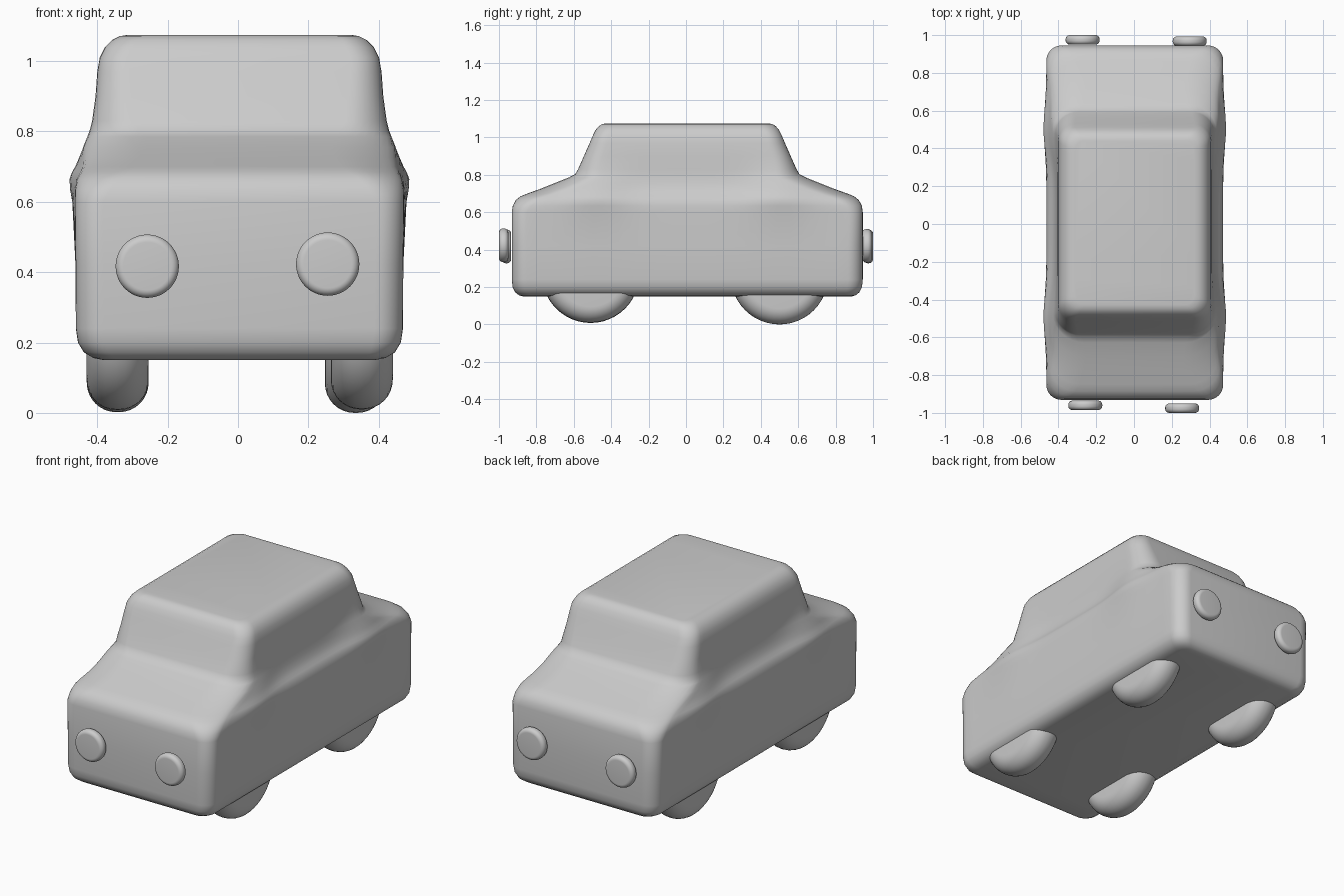
import bpy, bmesh, math
from mathutils import Matrix, Vector

cube = bpy.data.objects.get("Cube")
if cube:
    bpy.data.objects.remove(cube, do_unlink=True)

grey = bpy.data.materials.new("light_grey")
grey.use_nodes = True
colour = (0.6, 0.6, 0.6, 1)
grey.diffuse_color = colour
grey.node_tree.nodes["Principled BSDF"].inputs["Base Color"].default_value = colour


def finish(name, bm, angle):
    """Turn a bmesh into a smooth shaded grey object."""
    bmesh.ops.recalc_face_normals(bm, faces=bm.faces)
    mesh = bpy.data.meshes.new(name)
    bm.to_mesh(mesh)
    bm.free()
    mesh.materials.append(grey)
    obj = bpy.data.objects.new(name, mesh)
    bpy.context.collection.objects.link(obj)
    bpy.ops.object.select_all(action="DESELECT")
    obj.select_set(True)
    bpy.context.view_layer.objects.active = obj
    bpy.ops.object.shade_smooth_by_angle(angle=math.radians(angle))
    return obj


def outline(hx, hy, r, corner_steps=8, side_steps=28):
    """Rounded rectangle, with the long sides subdivided."""
    points = []
    for quarter, (sx, sy) in enumerate([(1, 1), (-1, 1), (-1, -1), (1, -1)]):
        for i in range(corner_steps + 1):
            a = math.pi / 2 * (quarter + i / corner_steps)
            points.append((sx * (hx - r) + r * math.cos(a),
                           sy * (hy - r) + r * math.sin(a)))
        if quarter in (1, 3):
            for i in range(1, side_steps):
                t = 1 - 2 * i / side_steps
                points.append((sx * hx, -sy * -1 * t * (hy - r)))
    return points


def pillar_bulge(y, z):
    """The sides swell outwards below the four cabin corners."""
    along = math.exp(-((abs(y) - 0.5) / 0.17) ** 2)
    return 0.03 * along * math.exp(-((z - 0.72) / 0.1) ** 2)


# Body and cabin: height, half width, half length, corner radius
sections = [
    (0.15, 0.385, 0.88, 0.05), (0.156, 0.415, 0.9, 0.06),
    (0.172, 0.442, 0.92, 0.07), (0.2, 0.459, 0.934, 0.08),
    (0.24, 0.465, 0.938, 0.08), (0.42, 0.466, 0.938, 0.08),
    (0.6, 0.468, 0.938, 0.08), (0.635, 0.467, 0.933, 0.1),
    (0.665, 0.461, 0.917, 0.12), (0.685, 0.449, 0.892, 0.14),
    (0.7, 0.438, 0.855, 0.15), (0.725, 0.426, 0.785, 0.16),
    (0.755, 0.418, 0.71, 0.16), (0.785, 0.413, 0.635, 0.15),
    (0.803, 0.411, 0.6, 0.13), (0.83, 0.41, 0.584, 0.11),
    (0.9, 0.408, 0.553, 0.1), (0.97, 0.404, 0.522, 0.09),
    (1.01, 0.397, 0.505, 0.08), (1.04, 0.382, 0.49, 0.08),
    (1.06, 0.362, 0.473, 0.07), (1.071, 0.34, 0.455, 0.06),
    (1.075, 0.315, 0.435, 0.05),
]
bm = bmesh.new()
rings = []
for z, hx, hy, r in sections:
    ring = []
    for x, y in outline(hx, hy, r):
        x += math.copysign(pillar_bulge(y, z), x) * min(1, abs(x) / hx) ** 2
        ring.append(bm.verts.new((x + 0.004, y + 0.007, z)))
    rings.append(ring)
for low, high in zip(rings, rings[1:]):
    for i in range(len(low)):
        j = (i + 1) % len(low)
        bm.faces.new((low[i], low[j], high[j], high[i]))
bm.faces.new(rings[0])
bm.faces.new(rings[-1])
finish("car_body", bm, 60)


def rounded_disc(name, centre, radius, depth, rounding, axis):
    """Cylinder along an axis, with rolled rims."""
    bm = bmesh.new()
    turn = Vector((0, 0, 1)).rotation_difference(Vector(axis)).to_matrix().to_4x4()
    bmesh.ops.create_cone(bm, cap_ends=True, segments=48, radius1=radius,
                          radius2=radius, depth=depth,
                          matrix=Matrix.Translation(centre) @ turn)
    rims = [e for e in bm.edges
            if any(len(f.verts) > 4 for f in e.link_faces)]
    bmesh.ops.bevel(bm, geom=rims, offset=rounding, segments=8,
                    profile=0.5, affect="EDGES")
    return finish(name, bm, 50)


# Wheels, mostly hidden inside the body
for name, x, y, z in [("front_right", -0.342, -0.51, 0.268),
                      ("front_left", 0.352, -0.51, 0.27),
                      ("back_right", -0.342, 0.5, 0.262),
                      ("back_left", 0.335, 0.5, 0.26)]:
    rounded_disc(name + "_wheel", (x, y, z), 0.26, 0.176, 0.084, (1, 0, 0))

# Round lamps at both ends
for name, x, y, z in [("right_headlamp", -0.258, -0.96, 0.417),
                      ("left_headlamp", 0.255, -0.975, 0.423),
                      ("right_tail_lamp", -0.272, 0.975, 0.417),
                      ("left_tail_lamp", 0.295, 0.968, 0.42)]:
    rounded_disc(name, (x, y, z), 0.09, 0.05, 0.022, (0, 1, 0))
